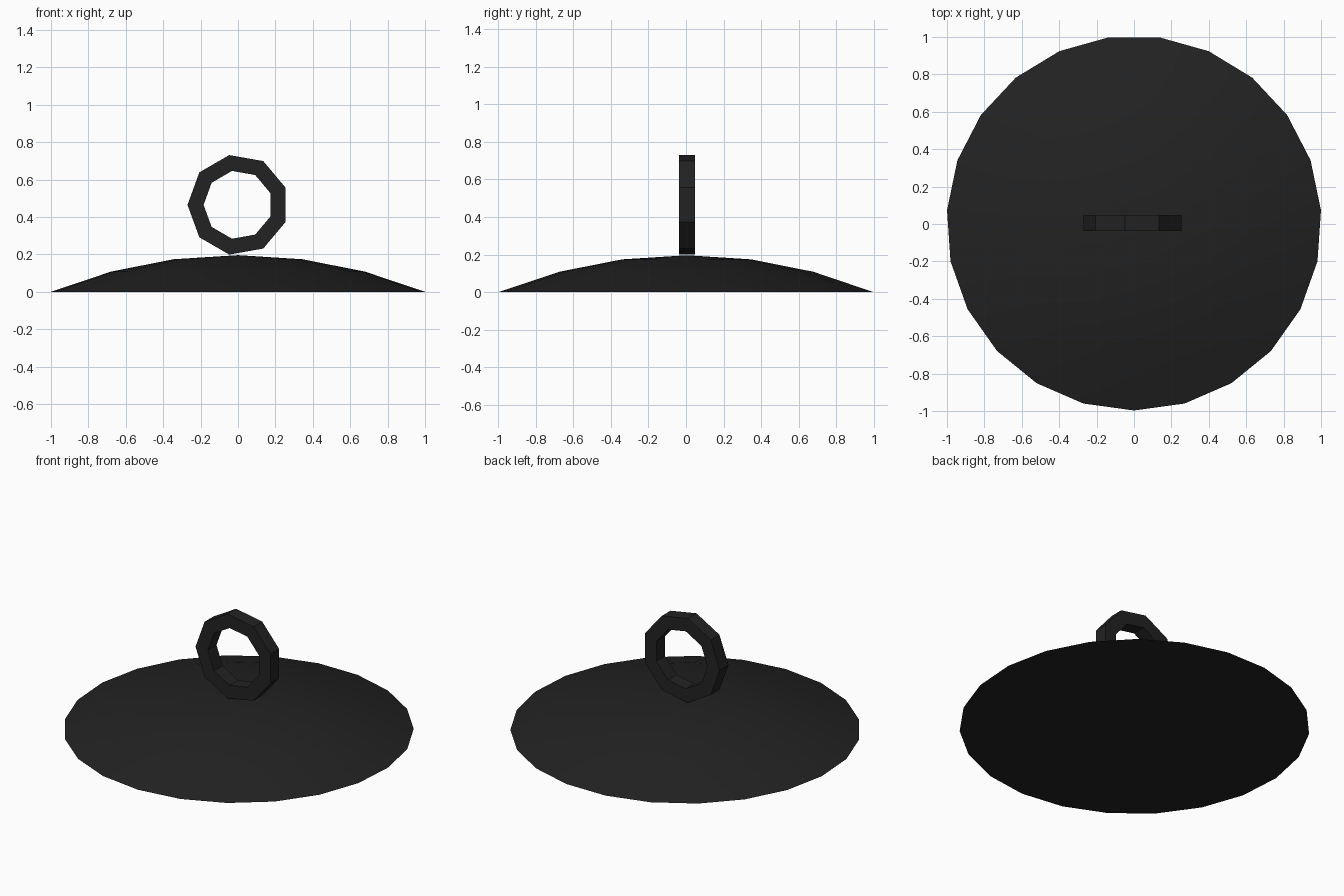
import bpy, bmesh
from math import pi, cos, sin

if "Cube" in bpy.data.objects:
    bpy.data.objects.remove(bpy.data.objects["Cube"], do_unlink=True)

SHIFT_Y = 0.005

black = bpy.data.materials.new("matte black")
black.use_nodes = True
colour = (0.016, 0.016, 0.016, 1)
black.diffuse_color = colour
bsdf = black.node_tree.nodes["Principled BSDF"]
bsdf.inputs["Base Color"].default_value = colour
bsdf.inputs["Roughness"].default_value = 0.8


def finish(name, bm):
    bmesh.ops.recalc_face_normals(bm, faces=bm.faces)
    mesh = bpy.data.meshes.new(name)
    bm.to_mesh(mesh)
    bm.free()
    mesh.materials.append(black)
    obj = bpy.data.objects.new(name, mesh)
    obj.location.y = SHIFT_Y
    bpy.context.collection.objects.link(obj)
    return obj


def bridge(bm, a, b):
    n = len(a)
    for i in range(n):
        j = (i + 1) % n
        bm.faces.new((a[i], a[j], b[j], b[i]))


# Shallow dome: rings from rim to apex, flat closed underside
bm = bmesh.new()
sides = 23
angles = [-pi / 2 + 2 * pi * i / sides for i in range(sides)]
rings = [[bm.verts.new((r * cos(a), r * sin(a), z)) for a in angles]
         for r, z in ((1.002, 0), (0.68, 0.108), (0.345, 0.174))]
for lower, upper in zip(rings, rings[1:]):
    bridge(bm, lower, upper)
apex = bm.verts.new((0, 0, 0.196))
for i in range(sides):
    bm.faces.new((rings[-1][i], rings[-1][(i + 1) % sides], apex))
underside = bm.faces.new(rings[0])
for face in bm.faces:
    face.smooth = face is not underside
for edge in underside.edges:
    edge.smooth = False
finish("dome", bm)

# Nine-sided upright loop with a square section
bm = bmesh.new()
angles = [pi + 2 * pi * i / 9 for i in range(9)]
loops = [[bm.verts.new((r * cos(a), y, 0.465 + r * sin(a))) for a in angles]
         for r, y in ((0.27, -0.043), (0.27, 0.043), (0.184, 0.043), (0.184, -0.043))]
for i in range(4):
    bridge(bm, loops[i], loops[(i + 1) % 4])
finish("ring_handle", bm)
